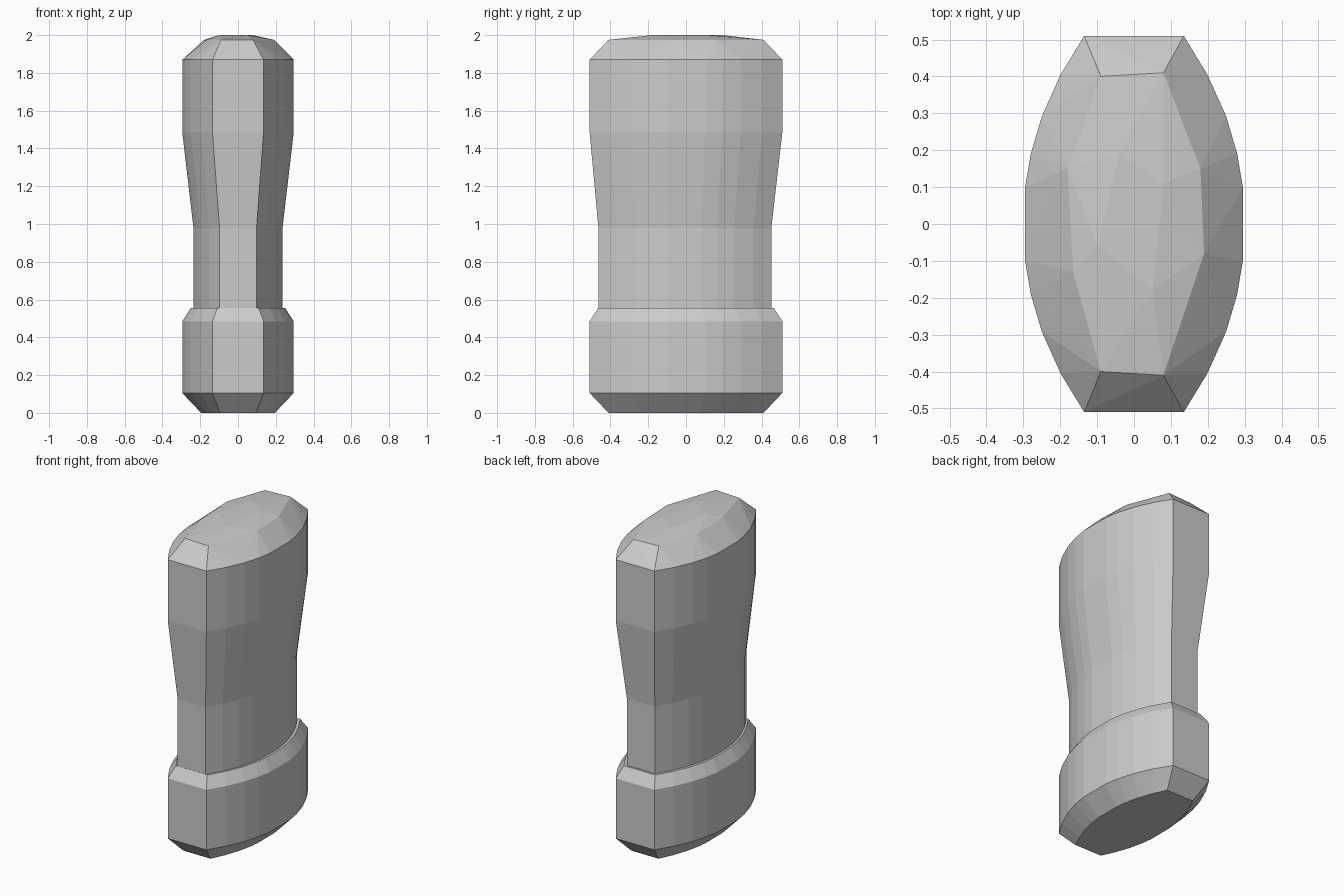
import bpy, bmesh

if "Cube" in bpy.data.objects:
    bpy.data.objects.remove(bpy.data.objects["Cube"])

# One quadrant of the faceted oval: (sideways fraction, lengthwise fraction)
QUAD = [(0, 1), (0.40, 0.794), (0.72, 0.57), (0.905, 0.373), (1, 0.196)]


def section(width, depth, end, z, y0=0.0):
    """Oval outline with flat ends of half-width `end`."""
    q = [(end + (width - end) * t, depth * s) for t, s in QUAD]
    right = q + [(x, -y) for x, y in reversed(q)]
    left = [(-x, -y) for x, y in right]
    return [(x, y + y0, z) for x, y in right + left]


def finish(bm, name):
    bmesh.ops.recalc_face_normals(bm, faces=bm.faces)
    mesh = bpy.data.meshes.new(name)
    bm.to_mesh(mesh)
    bm.free()
    obj = bpy.data.objects.new(name, mesh)
    bpy.context.collection.objects.link(obj)
    return obj


# Body: chamfered foot, collar, narrow waist and flared upper part
levels = [
    section(0.195, 0.41, 0.095, 0.0),
    section(0.295, 0.51, 0.135, 0.105),
    section(0.295, 0.51, 0.135, 0.485),
    section(0.25, 0.465, 0.11, 0.555),
    section(0.236, 0.458, 0.098, 0.555, -0.006),
    section(0.236, 0.458, 0.098, 0.98, -0.006),
    section(0.295, 0.51, 0.135, 1.485),
    section(0.295, 0.51, 0.135, 1.87),
]
bm = bmesh.new()
rings = [[bm.verts.new(p) for p in level] for level in levels]
for a, b in zip(rings, rings[1:]):
    n = len(a)
    for i in range(n):
        j = (i + 1) % n
        bm.faces.new((a[i], a[j], b[j], b[i]))
bm.faces.new(rings[0])
finish(bm, "body")

# Cap: irregular faceted dome, open underneath where it meets the body
shoulder = [(-0.09, -0.40), (0.08, -0.41), (0.19, -0.08), (0.18, 0.15),
            (0.08, 0.41), (-0.09, 0.40), (-0.18, 0.15), (-0.165, -0.13)]
crown = [(-0.10, -0.06), (0.05, -0.18), (0.08, 0.11), (-0.04, 0.19)]
bm = bmesh.new()
points = levels[-1] + [(x, y, 1.975) for x, y in shoulder] \
    + [(x, y, 2.0) for x, y in crown]
for p in points:
    bm.verts.new(p)
bmesh.ops.convex_hull(bm, input=bm.verts[:])
under = [f for f in bm.faces if all(v.co.z < 1.88 for v in f.verts)]
bmesh.ops.recalc_face_normals(bm, faces=bm.faces)
bmesh.ops.delete(bm, geom=under, context='FACES')
finish(bm, "faceted_cap")
